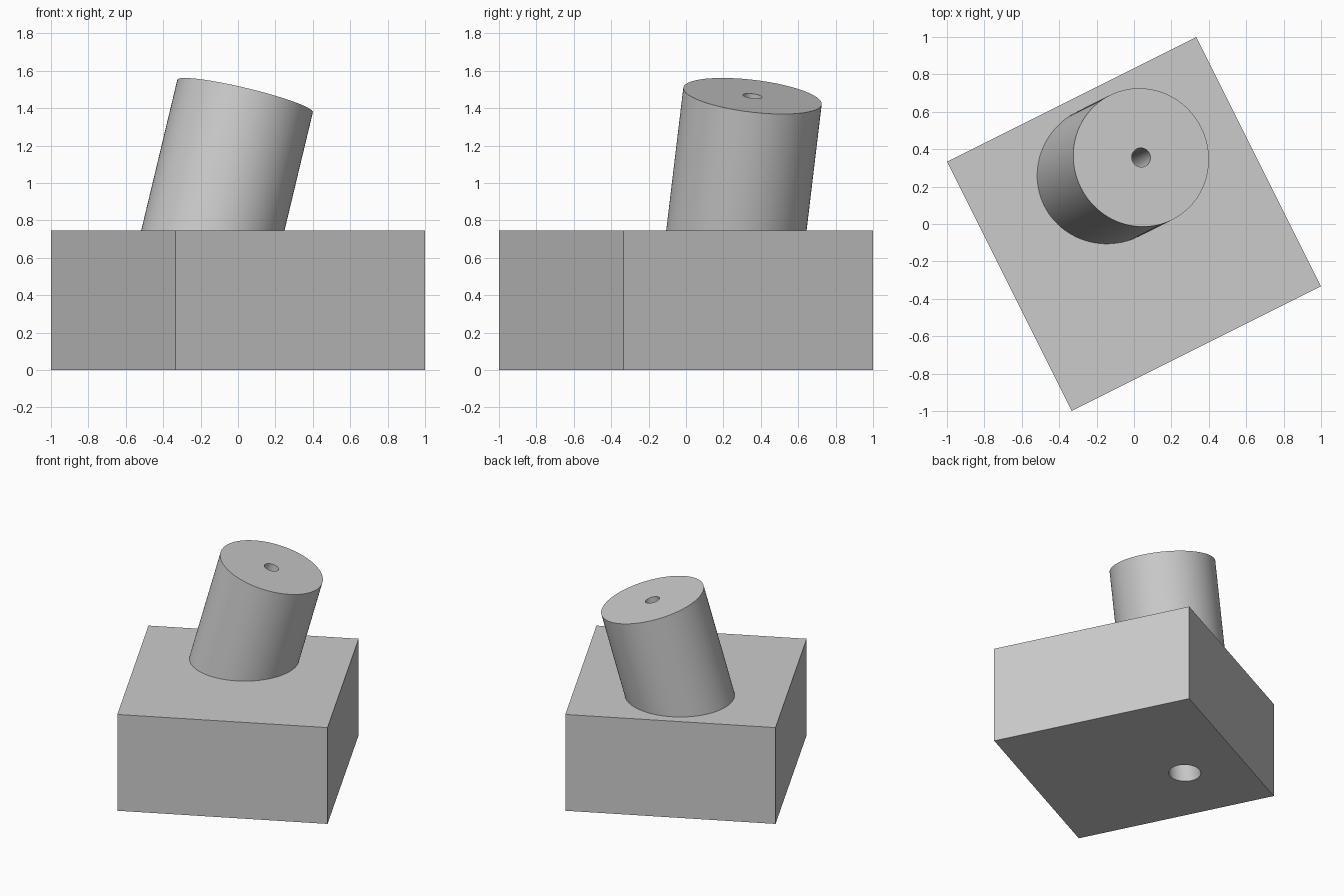
import bpy, math
from mathutils import Matrix

if "Cube" in bpy.data.objects:
    bpy.data.objects.remove(bpy.data.objects["Cube"])

S = 2 / (2 * (math.cos(math.atan(0.5)) + math.sin(math.atan(0.5))))  # half side of the base
TILT = math.radians(15)
# model frame: base turned about z
turn = Matrix.Rotation(math.atan(0.5), 4, 'Z') @ Matrix.Scale(S, 4)
# tilted axis crossing the base top
axis = turn @ Matrix.Translation((0, 0.404, 1)) @ Matrix.Rotation(TILT, 4, 'Y')


def cone(name, r1, r2, z1, z2, sides):
    bpy.ops.mesh.primitive_cone_add(vertices=sides, radius1=r1, radius2=r2,
                                    depth=z2 - z1, location=(0, 0, 0))
    ob = bpy.context.object
    ob.name = name
    ob.data.transform(axis @ Matrix.Translation((0, 0, (z1 + z2) / 2)))
    return ob


def combine(target, other, operation):
    mod = target.modifiers.new(operation.title(), 'BOOLEAN')
    mod.operation, mod.solver, mod.object = operation, 'EXACT', other
    bpy.context.view_layer.objects.active = target
    bpy.ops.object.modifier_apply(modifier=mod.name)
    bpy.data.objects.remove(other)


# square base block
bpy.ops.mesh.primitive_cube_add(size=2, location=(0, 0, 0))
block = bpy.context.object
block.name = "base_with_tilted_post"
block.data.transform(turn @ Matrix.Translation((0, 0, 0.5)) @ Matrix.Diagonal((1, 1, 0.5, 1)))

# tilted post, sunk into the base
combine(block, cone("post", 0.5, 0.5, -0.5, 1, 96), 'UNION')

# tapered bore through post and base, wider below
bottom, top, r_bottom, r_top = -1 / math.cos(TILT), 1, 0.15, 0.069
slope = (r_top - r_bottom) / (top - bottom)
combine(block, cone("bore", r_bottom - 0.3 * slope, r_top + 0.3 * slope,
                    bottom - 0.3, top + 0.3, 64), 'DIFFERENCE')

bpy.ops.object.select_all(action='DESELECT')
block.select_set(True)
bpy.context.view_layer.objects.active = block
bpy.ops.object.shade_smooth_by_angle(angle=math.radians(30))
